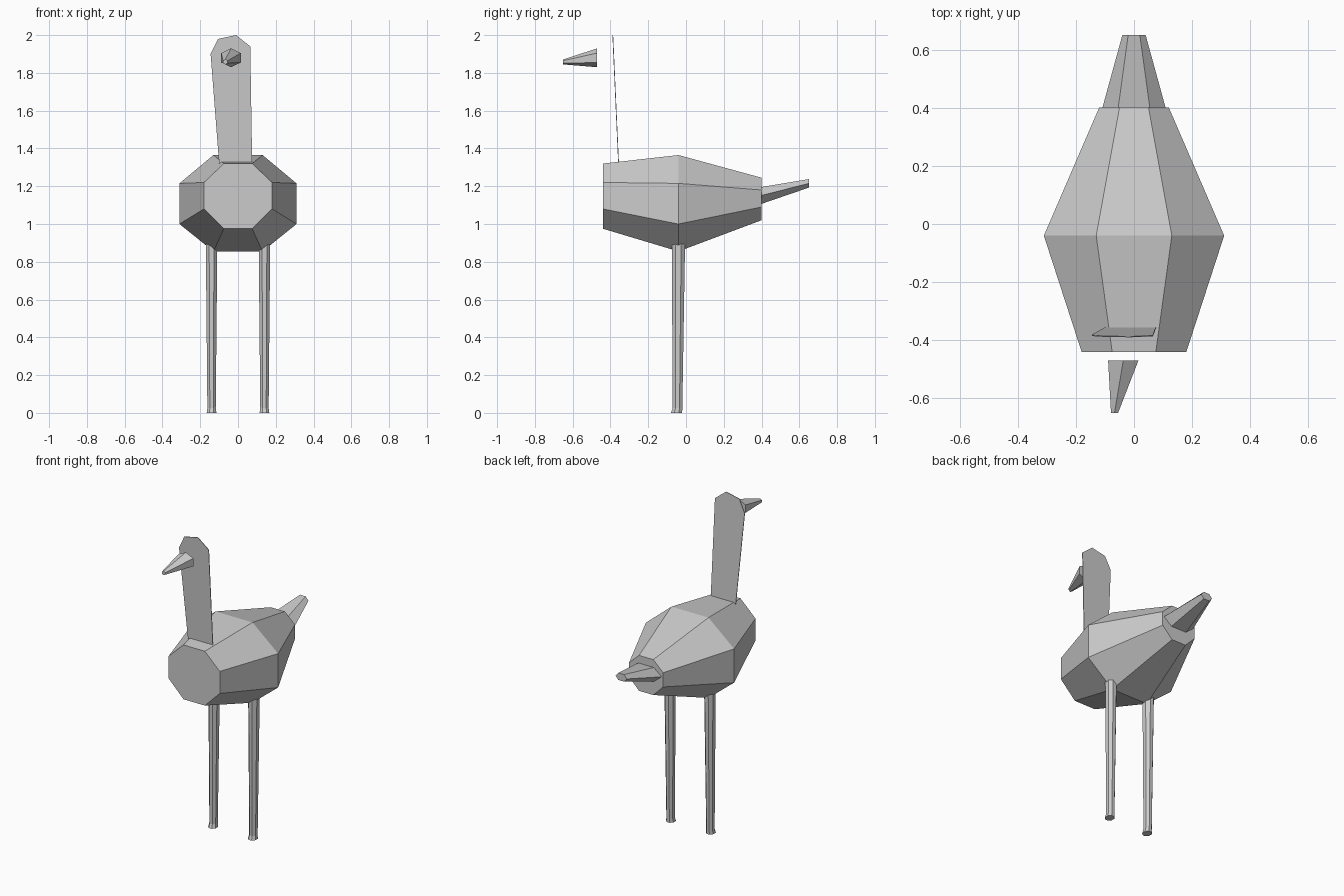
import bpy, bmesh, math
from mathutils import Vector

cube = bpy.data.objects.get("Cube")
if cube:
    bpy.data.objects.remove(cube, do_unlink=True)

grey = bpy.data.materials.new("plain_grey")
grey.use_nodes = True
colour = (0.6, 0.6, 0.6, 1)
grey.diffuse_color = colour
grey.node_tree.nodes["Principled BSDF"].inputs["Base Color"].default_value = colour


def loft(name, rings):
    """Skin a list of equal-length point rings and cap both ends."""
    bm = bmesh.new()
    loops = [[bm.verts.new(p) for p in ring] for ring in rings]
    n = len(loops[0])
    for a, b in zip(loops, loops[1:]):
        for i in range(n):
            j = (i + 1) % n
            bm.faces.new((a[i], a[j], b[j], b[i]))
    bm.faces.new(loops[0])
    bm.faces.new(loops[-1])
    bmesh.ops.recalc_face_normals(bm, faces=bm.faces)
    mesh = bpy.data.meshes.new(name)
    bm.to_mesh(mesh)
    bm.free()
    mesh.materials.append(grey)
    obj = bpy.data.objects.new(name, mesh)
    bpy.context.collection.objects.link(obj)
    return obj


def ellipse(center, u, v, sides, turn=0.0):
    """Regular polygon stretched along the vectors u and v."""
    angles = [2 * math.pi * (i + turn) / sides for i in range(sides)]
    return [Vector(center) + Vector(u) * math.cos(a) + Vector(v) * math.sin(a)
            for a in angles]


def octagon(y, side, flat, bottom, low, high, top):
    """Upright cut-corner section of the body."""
    half = [(flat, bottom), (side, low), (side, high), (flat, top)]
    outline = half + [(-x, z) for x, z in reversed(half)]
    return [(x, y, z) for x, z in outline]


# Body: wide in the middle, cut flat at the chest and rump
loft("body", [
    octagon(-0.44, 0.18, 0.075, 0.975, 1.08, 1.22, 1.32),
    octagon(-0.04, 0.31, 0.13, 0.855, 1.0, 1.215, 1.365),
    octagon(0.40, 0.12, 0.05, 1.02, 1.09, 1.18, 1.245),
])

# Tail: flattened spike rising from the rump
loft("tail", [
    ellipse((0, 0.395, 1.15), (0.11, 0, 0), (0, 0, 0.052), 6),
    ellipse((0, 0.65, 1.215), (0.04, 0, 0), (0, 0, 0.026), 6),
])

# Neck and head: one thin leaning sheet
outline = [(-0.10, 1.32), (0.075, 1.32), (0.065, 1.94),
           (-0.01, 2.0), (-0.105, 1.98), (-0.145, 1.90)]
lean = lambda z: -0.357 - 0.045 * (z - 1.32)
loft("neck", [[(x, lean(z) + d, z) for x, z in outline]
              for d in (-0.002, 0.002)])

# Beak: tapered spike in front of the head
loft("beak", [
    ellipse((-0.037, -0.47, 1.88), (0.06, 0, 0), (0, 0, 0.05), 6, 0.5),
    ellipse((-0.067, -0.65, 1.858), (0.014, 0, 0), (0, 0, 0.013), 6, 0.5),
])

# Legs: slender tapered posts with a slight flare at the ground
for label, sign in (("left", 1), ("right", -1)):
    loft(label + "_leg", [
        ellipse((sign * 0.14, y, z), (r, 0, 0), (0, r * 1.15, 0), 8, 0.5)
        for y, z, r in ((-0.05, 0, 0.028), (-0.045, 0.025, 0.024),
                        (-0.04, 0.9, 0.033))])
